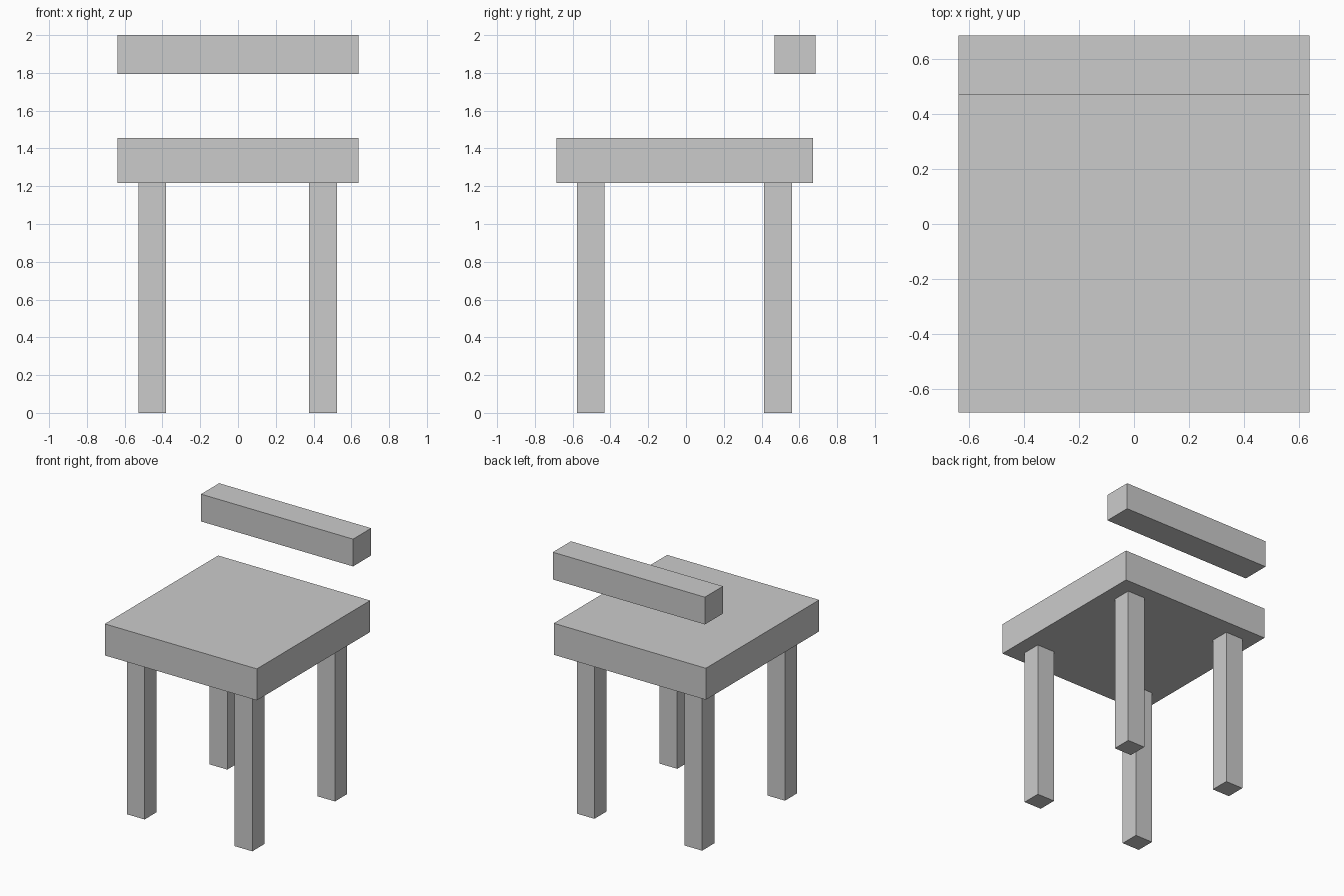
import bpy

cube = bpy.data.objects.get("Cube")
if cube:
    bpy.data.objects.remove(cube, do_unlink=True)

grey = bpy.data.materials.new("plain grey")
grey.use_nodes = True
colour = (0.6, 0.6, 0.6, 1)
grey.diffuse_color = colour
grey.node_tree.nodes["Principled BSDF"].inputs["Base Color"].default_value = colour


def box(name, x, y, z):
    """Add a block spanning the given (min, max) range on each axis."""
    spans = (x, y, z)
    bpy.ops.mesh.primitive_cube_add(size=1, location=[(a + b) / 2 for a, b in spans])
    obj = bpy.context.object
    obj.name = name
    obj.scale = [b - a for a, b in spans]
    bpy.ops.object.transform_apply(location=False, rotation=False, scale=True)
    obj.data.materials.append(grey)
    return obj


# Seat slab and floating back rail
width = (-0.638, 0.638)
seat_bottom = 1.217
box("seat", width, (-0.685, 0.673), (seat_bottom, 1.456))
box("back_rail", width, (0.468, 0.685), (1.793, 2.0))

# Four square legs
sides = {"right": (-0.528, -0.38), "left": (0.376, 0.524)}
ends = {"front": (-0.577, -0.432), "back": (0.414, 0.561)}
for end, y in ends.items():
    for side, x in sides.items():
        box(f"{end}_{side}_leg", x, y, (0, seat_bottom))
